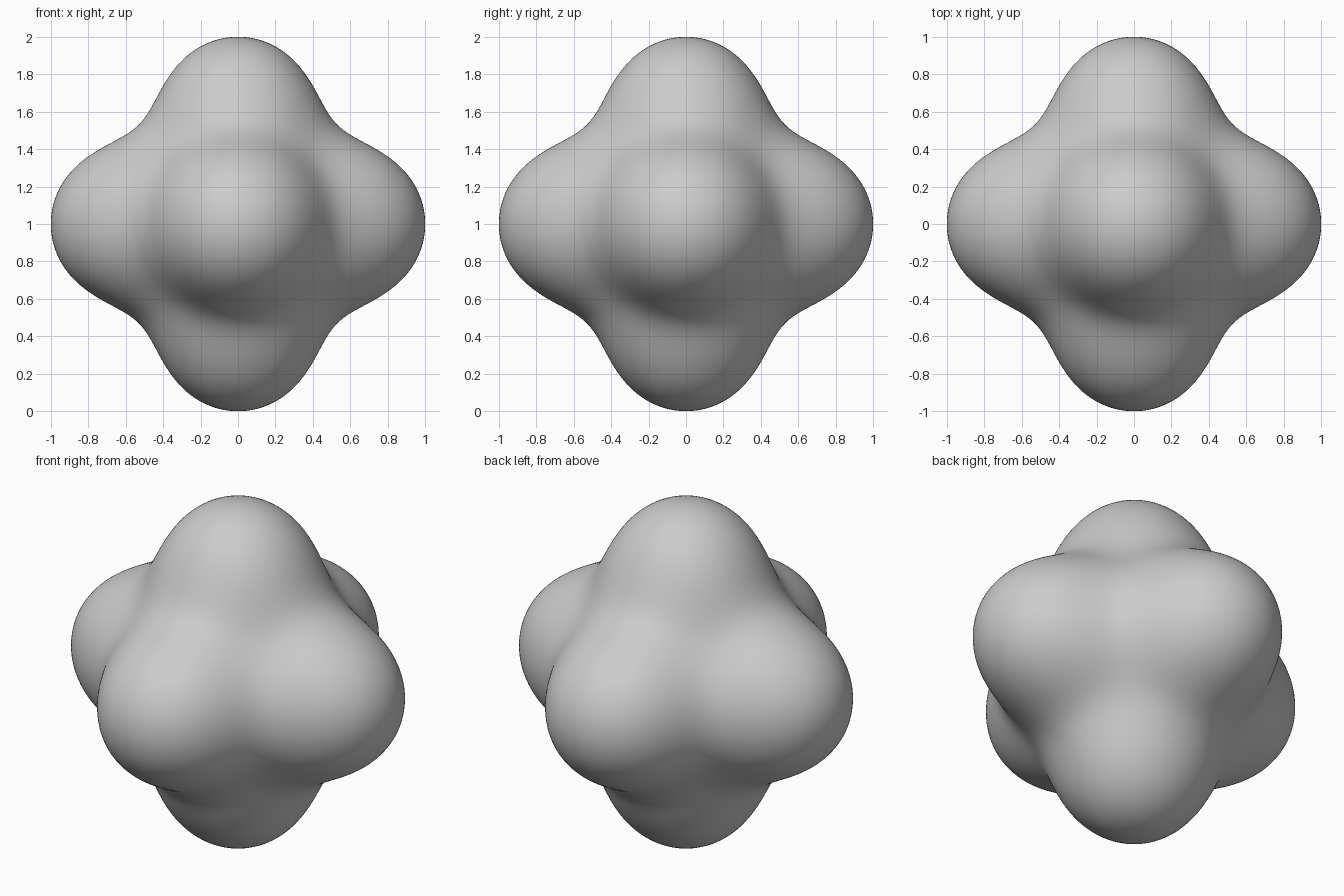
import bpy
import bmesh
import math

# Remove the default cube
default_cube = bpy.data.objects.get("Cube")
if default_cube:
    bpy.data.objects.remove(default_cube, do_unlink=True)

# Plain grey material
grey = bpy.data.materials.new("plain grey")
grey.use_nodes = True
grey.diffuse_color = (0.6, 0.6, 0.6, 1)
grey.node_tree.nodes["Principled BSDF"].inputs["Base Color"].default_value = (0.6, 0.6, 0.6, 1)


def lobe_radius(d):
    """Radius along a unit direction: six round lobes joined by saddles."""
    k = d.x ** 4 + d.y ** 4 + d.z ** 4          # 1 on the axes, 1/2 between two lobes
    flank = 1 - (4 * k - 3) ** 2                # fills out the sides of each lobe
    web = 27 * (d.x * d.y * d.z) ** 2           # fills the hollow between three lobes
    return 0.5 + 0.5 * k + 0.018 * flank + 0.06 * web


# Finely divided cube, wrapped to a sphere and pushed out into lobes
bm = bmesh.new()
bmesh.ops.create_cube(bm, size=2)
bmesh.ops.subdivide_edges(bm, edges=bm.edges[:], cuts=63, use_grid_fill=True)
for v in bm.verts:
    for axis in range(3):
        v.co[axis] = math.tan(v.co[axis] * math.pi / 4)   # even spacing on the sphere
    d = v.co.normalized()
    v.co = d * lobe_radius(d)
    v.co.z += 1
for f in bm.faces:
    f.smooth = True
bmesh.ops.recalc_face_normals(bm, faces=bm.faces[:])

mesh = bpy.data.meshes.new("six_lobed_body")
bm.to_mesh(mesh)
bm.free()
mesh.materials.append(grey)
body = bpy.data.objects.new("six_lobed_body", mesh)
bpy.context.collection.objects.link(body)
